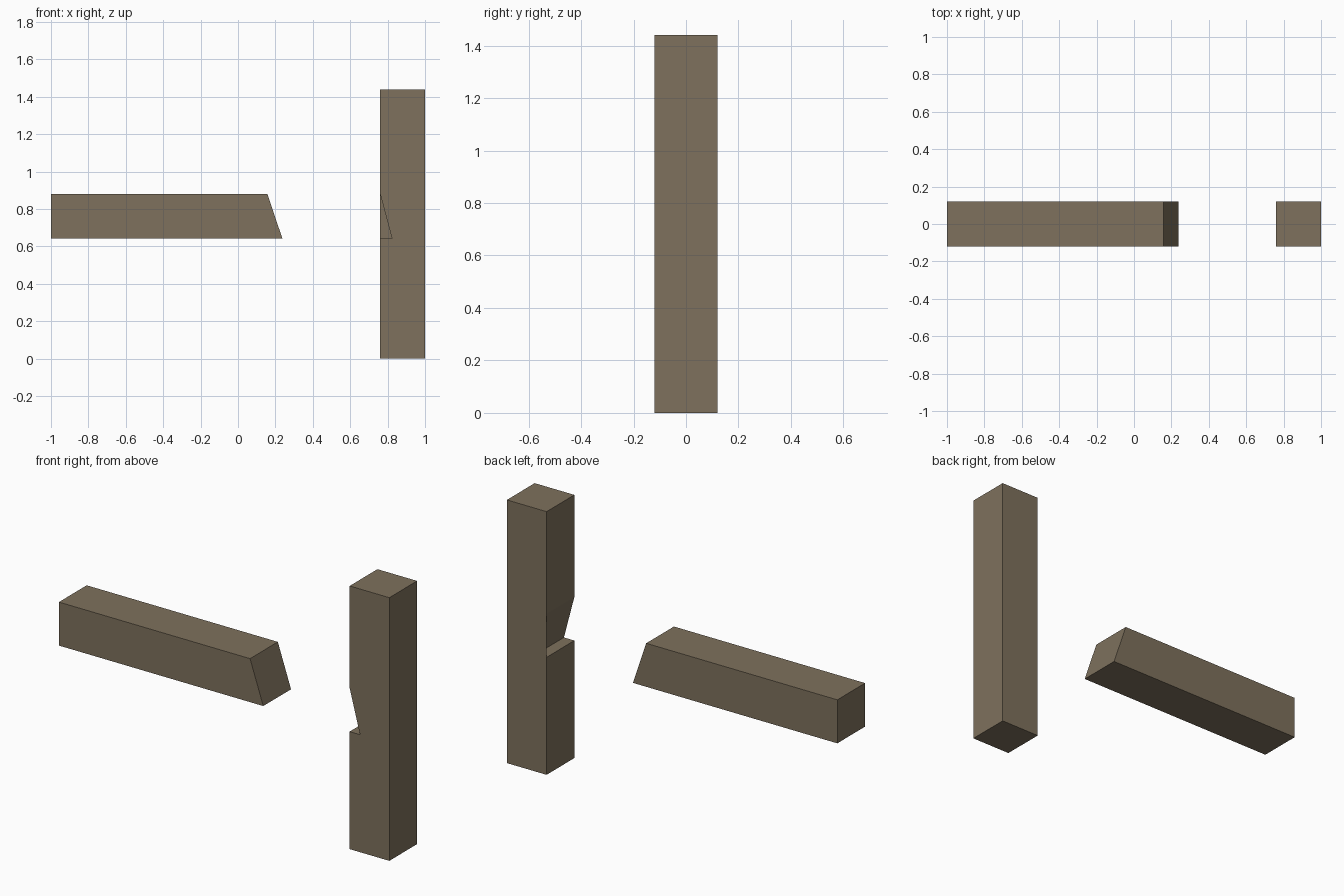
import bpy
import bmesh

cube = bpy.data.objects.get("Cube")
if cube:
    bpy.data.objects.remove(cube, do_unlink=True)

HALF = 0.12            # half thickness of the timbers
LOW, HIGH = 0.643, 0.881   # underside and top of the beam

wood = bpy.data.materials.new("brown_wood")
wood.use_nodes = True
colour = (0.209, 0.165, 0.109, 1)
wood.diffuse_color = colour
shader = wood.node_tree.nodes["Principled BSDF"]
shader.inputs["Base Color"].default_value = colour
shader.inputs["Roughness"].default_value = 0.8


def timber(name, profile, pocket=None):
    """Extrude an x-z profile through y; pocket lists corners closed at the back."""
    bm = bmesh.new()
    front = [bm.verts.new((x, -HALF, z)) for x, z in profile]
    back = [bm.verts.new((x, HALF, z)) for x, z in profile]
    bm.faces.new(front)
    bm.faces.new(back[::-1])
    for i in range(len(profile)):
        j = (i + 1) % len(profile)
        bm.faces.new((front[j], front[i], back[i], back[j]))
    bmesh.ops.recalc_face_normals(bm, faces=bm.faces)
    if pocket:
        bm.faces.new([back[i] for i in pocket])
    mesh = bpy.data.meshes.new(name)
    bm.to_mesh(mesh)
    bm.free()
    mesh.materials.append(wood)
    obj = bpy.data.objects.new(name, mesh)
    bpy.context.collection.objects.link(obj)
    return obj


# Horizontal beam with a slanted end
timber("beam", [(-1, LOW), (0.237, LOW), (0.157, HIGH), (-1, HIGH)])

# Upright post with a wedge notch, closed by a thin skin on the back
timber("post", [(0.76, 0), (1, 0), (1, 1.44), (0.76, 1.44),
                (0.76, HIGH), (0.823, LOW), (0.76, LOW)], pocket=(4, 5, 6))
